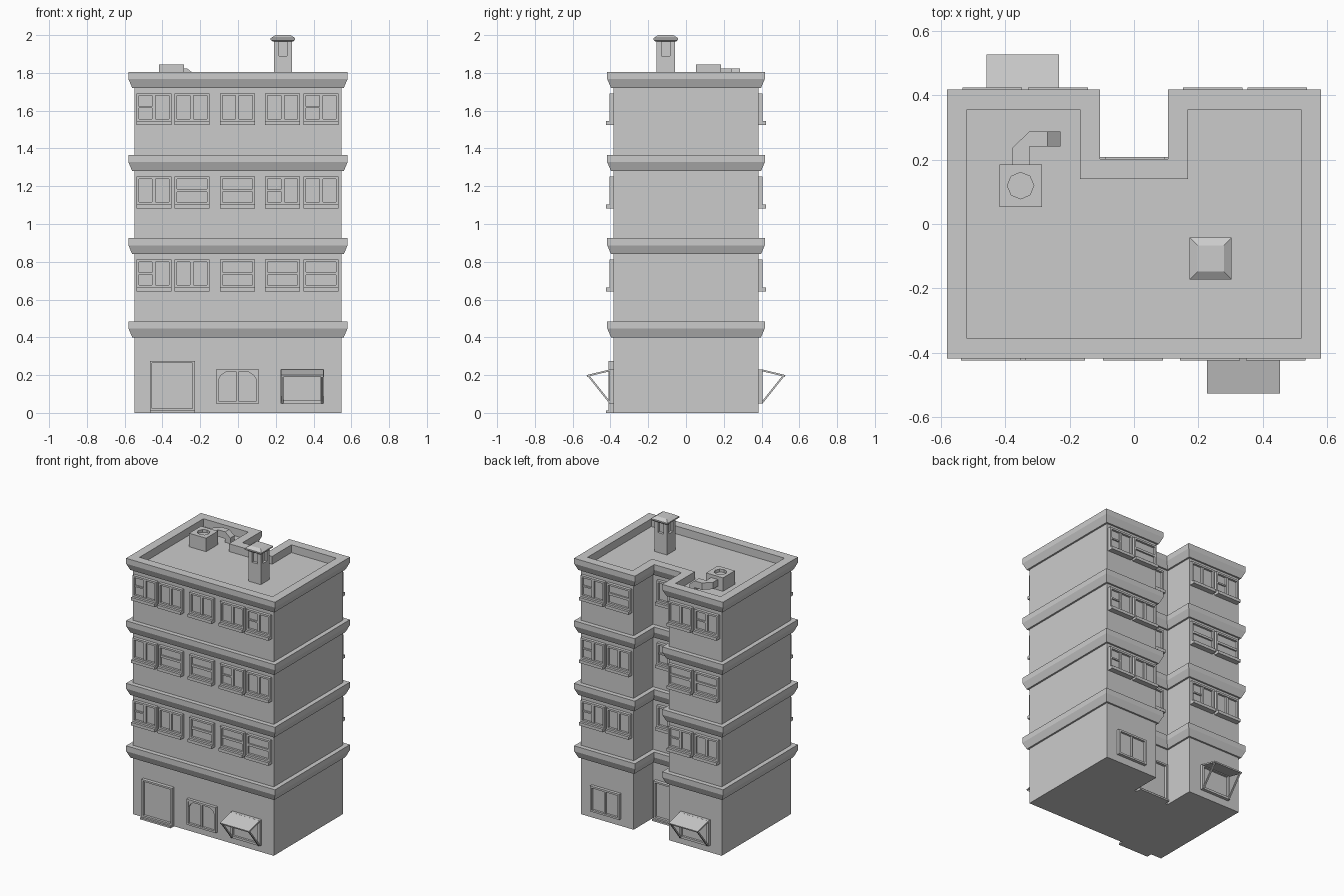
import bpy, bmesh, math
from mathutils import Vector

if "Cube" in bpy.data.objects:
    bpy.data.objects.remove(bpy.data.objects["Cube"])

WALL_Y = 0.385
NOTCH_Y = 0.17


def finish(bm, name, loc=(0, 0, 0), back=False):
    bmesh.ops.recalc_face_normals(bm, faces=bm.faces)
    me = bpy.data.meshes.new(name)
    bm.to_mesh(me)
    bm.free()
    ob = bpy.data.objects.new(name, me)
    ob.location = loc
    if back:
        ob.rotation_euler.z = math.pi
    bpy.context.collection.objects.link(ob)
    return ob


def prism(bm, pts, vec):
    a = [bm.verts.new(p) for p in pts]
    b = [bm.verts.new(Vector(p) + Vector(vec)) for p in pts]
    bm.faces.new(a)
    bm.faces.new(b[::-1])
    for i in range(len(a)):
        j = (i + 1) % len(a)
        bm.faces.new((a[i], b[i], b[j], a[j]))


def box(bm, x0, x1, y0, y1, z0, z1):
    prism(bm, [(x0, y0, z0), (x1, y0, z0), (x1, y1, z0), (x0, y1, z0)], (0, 0, z1 - z0))


def bar(bm, x0, x1, z0, z1, depth):
    """Box standing out from the wall by depth (local -y)."""
    box(bm, x0, x1, -depth, 0.005, z0, z1)


def loft(bm, rings):
    """Skin a stack of equal rings and cap both ends."""
    vs = [[bm.verts.new(p) for p in r] for r in rings]
    n = len(vs[0])
    for a, b in zip(vs, vs[1:]):
        for i in range(n):
            j = (i + 1) % n
            bm.faces.new((a[i], a[j], b[j], b[i]))
    bm.faces.new(vs[0][::-1])
    bm.faces.new(vs[-1])


def frame(bm, x0, x1, z0, z1, t=0.013, depth=0.021):
    bar(bm, x0, x0 + t, z0, z1, depth)
    bar(bm, x1 - t, x1, z0, z1, depth)
    bar(bm, x0 + t, x1 - t, z0, z0 + t, depth)
    bar(bm, x0 + t, x1 - t, z1 - t, z1, depth)
    bar(bm, x0 + t, x1 - t, z0 + t, z1 - t, 0.006)


# building shell: U-shaped plan swept up through walls, cornices and parapet
def plan(z, d):
    X, Y, n, ny = 0.548 + d, WALL_Y + d, 0.138 - d, NOTCH_Y + d
    return [(-X, -Y, z), (X, -Y, z), (X, Y, z), (n, Y, z),
            (n, ny, z), (-n, ny, z), (-n, Y, z), (-X, Y, z)]


rings = [plan(0, 0)]
for k in range(4):
    z = 0.40 + 0.44 * k
    rings += [plan(z, 0), plan(z, 0.012), plan(z + 0.047, 0.032), plan(z + 0.085, 0.032)]
    if k < 3:
        rings.append(plan(z + 0.085, 0))
rings += [plan(1.805, -0.03), plan(1.75, -0.03)]
bm = bmesh.new()
loft(bm, rings)
finish(bm, "building_shell")


# upper windows: A = split with crossbar, B = two tall panes, C = two wide panes
def window(kind, u, z, y, back):
    bm = bmesh.new()
    h, w = 0.148, 0.0925
    frame(bm, -w, w, z, z + h)
    m = z + h / 2
    if kind == "C":
        bar(bm, -w + 0.013, w - 0.013, m - 0.008, m + 0.008, 0.017)
    else:
        bar(bm, -0.009, 0.009, z + 0.013, z + h - 0.013, 0.017)
    if kind == "A":
        bar(bm, -w + 0.013, -0.009, m - 0.005, m + 0.005, 0.015)
    bar(bm, -w, w, z - 0.021, z, 0.038)
    finish(bm, "window", (-u if back else u, y if back else -y, 0), back)


COLS = (-0.445, -0.244, -0.003, 0.236, 0.44)
FRONT = ("ABCCC", "BCCAB", "ABBBA")
BACK = ("ABBAB", "ABACC", "ACBBA")
for k in range(3):
    z = 0.664 + 0.44 * k
    for i, u in enumerate(COLS):
        window(FRONT[k][i], u, z, WALL_Y, False)
        window(BACK[k][i], u, z, NOTCH_Y if i == 2 else WALL_Y, True)

# doors with a threshold step
for name, loc, back in (("front_door", (-0.347, -WALL_Y, 0), False),
                        ("courtyard_door", (0, NOTCH_Y, 0), True)):
    bm = bmesh.new()
    frame(bm, -0.119, 0.119, 0.012, 0.276, 0.012, 0.024)
    bar(bm, -0.119, 0.119, 0, 0.012, 0.038)
    finish(bm, name, loc, back)

# ground-floor windows: arched one in front, plain one behind
for name, loc, back in (("arched_window", (-0.003, -WALL_Y, 0), False),
                        ("shop_window", (0.35, WALL_Y, 0), True)):
    bm = bmesh.new()
    frame(bm, -0.114, 0.114, 0.05, 0.23)
    bar(bm, -0.006, 0.006, 0.06, 0.22, 0.017)
    if not back:
        for s in (-1, 1):
            prism(bm, [(s * 0.102, 0, 0.218), (s * 0.102, 0, 0.172), (s * 0.088, 0, 0.198),
                       (s * 0.058, 0, 0.218)], (0, -0.018, 0))
    finish(bm, name, loc, back)

# awning windows with sloped canopy and two struts
for loc, back in (((0.34, -WALL_Y, 0), False), ((-0.345, WALL_Y, 0), True)):
    bm = bmesh.new()
    frame(bm, -0.114, 0.114, 0.05, 0.23, 0.016)
    finish(bm, "awning_window", loc, back)
    bm = bmesh.new()
    prism(bm, [(-0.113, -0.015, 0.231), (-0.113, -0.141, 0.2), (-0.113, -0.139, 0.191),
               (-0.113, -0.015, 0.221)], (0.226, 0, 0))
    finish(bm, "awning_canopy", loc, back)
    bm = bmesh.new()
    for x in (-0.11, 0.1):
        prism(bm, [(x, -0.018, 0.062), (x, -0.128, 0.2), (x, -0.137, 0.196),
                   (x, -0.021, 0.05)], (0.01, 0, 0))
    finish(bm, "awning_struts", loc, back)


# chimney: shaft, recessed core, corner posts and bevelled cap
def square(z, r):
    return [(-r, -r, z), (r, -r, z), (r, r, z), (-r, r, z)]


CH = (0.238, -0.107, 0)
bm = bmesh.new()
box(bm, -0.048, 0.048, -0.048, 0.048, 1.745, 1.89)
box(bm, -0.03, 0.03, -0.03, 0.03, 1.89, 1.97)
for sx in (-1, 1):
    for sy in (-1, 1):
        x, y = sorted((sx * 0.022, sx * 0.048)), sorted((sy * 0.022, sy * 0.048))
        box(bm, *x, *y, 1.89, 1.97)
finish(bm, "chimney_shaft", CH)
bm = bmesh.new()
loft(bm, [square(1.965, 0.053), square(1.975, 0.065), square(1.984, 0.065), square(2.0, 0.041)])
finish(bm, "chimney_cap", CH)

# roof vent box with an octagonal well
bm = bmesh.new()
top, bot, rim, well = [], [], [], []
for i in range(8):
    a = math.pi / 4 * i
    c, s = math.cos(a), math.sin(a)
    k = 0.066 / max(abs(c), abs(s))
    bot.append((c * k, s * k, 1.745))
    top.append((c * k, s * k, 1.845))
    rim.append((c * 0.041, s * 0.041, 1.845))
    well.append((c * 0.041, s * 0.041, 1.825))
loft(bm, [bot, top, rim, well])
finish(bm, "vent_box", (-0.352, 0.119, 0))

# bent duct and its downturned end
bm = bmesh.new()
path = [(-0.377, 0.18), (-0.325, 0.18), (-0.325, 0.24), (-0.268, 0.24),
        (-0.268, 0.287), (-0.325, 0.287), (-0.377, 0.237)]
prism(bm, [(x, y, 1.775) for x, y in path], (0, 0, 0.048))
prism(bm, [(x, 0.24, z) for x, z in ((-0.268, 1.823), (-0.228, 1.79), (-0.228, 1.745),
                                     (-0.268, 1.745))], (0, 0.047, 0))
finish(bm, "vent_duct")
